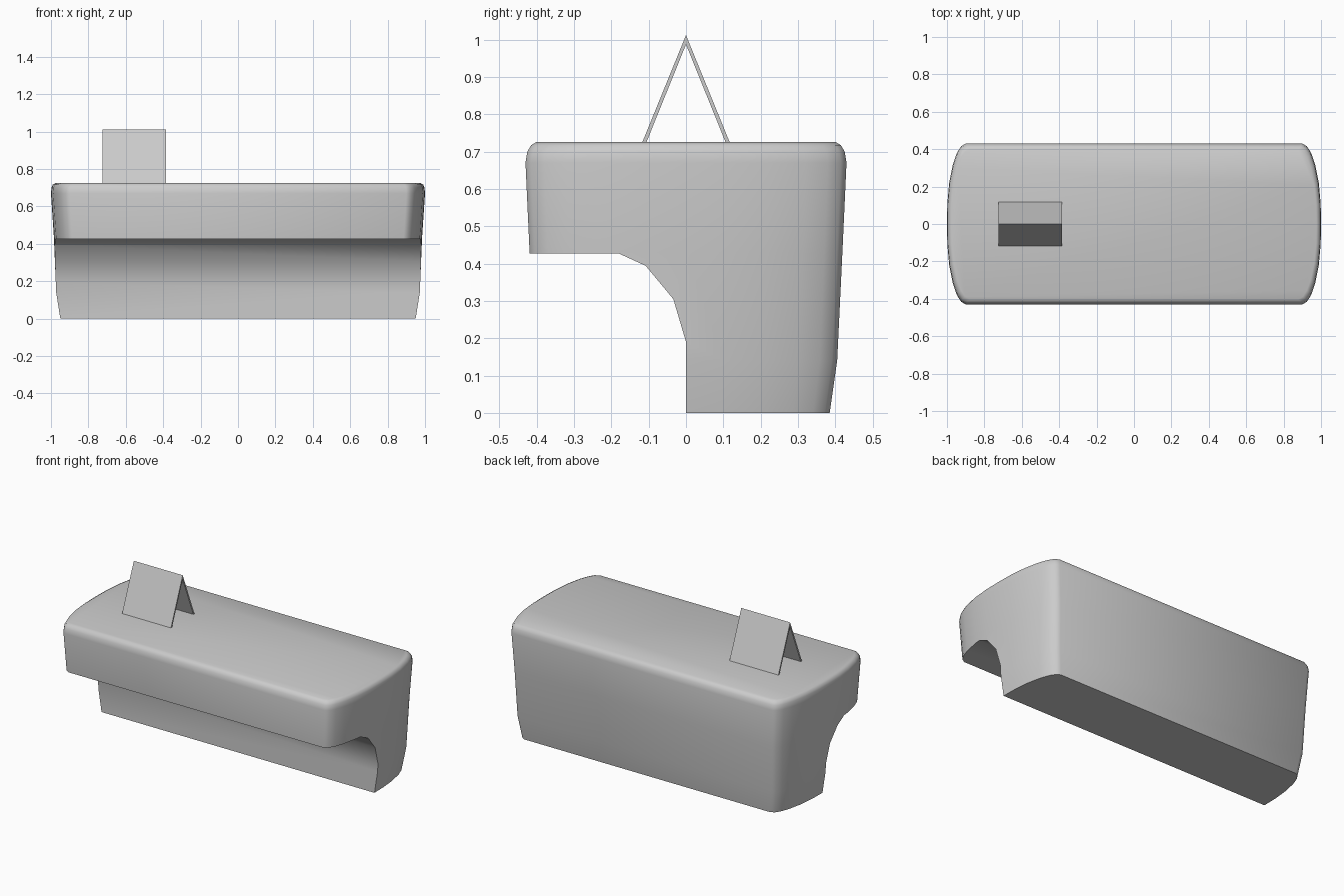
import bpy, bmesh, math

if "Cube" in bpy.data.objects:
    bpy.data.objects.remove(bpy.data.objects["Cube"])


def make_object(name, bm):
    bmesh.ops.recalc_face_normals(bm, faces=bm.faces)
    mesh = bpy.data.meshes.new(name)
    bm.to_mesh(mesh)
    bm.free()
    obj = bpy.data.objects.new(name, mesh)
    bpy.context.collection.objects.link(obj)
    return obj


def extrude_x(name, profile, x0, x1):
    """Closed (y, z) profile swept along x."""
    bm = bmesh.new()
    face = bm.faces.new([bm.verts.new((x0, y, z)) for y, z in profile])
    new = bmesh.ops.extrude_face_region(bm, geom=[face])["geom"]
    bmesh.ops.translate(bm, vec=(x1 - x0, 0, 0),
                        verts=[v for v in new if isinstance(v, bmesh.types.BMVert)])
    return make_object(name, bm)


# Counter body: bowed-end plan outline lofted through tapering levels
quarter = [(1, 0), (.998, .11), (.988, .22), (.968, .32), (.947, .38),
           (.925, .415), (.90, .43)]
half = quarter + [(-x, y) for x, y in reversed(quarter)]
plan = half + [(x, -y) for x, y in reversed(half[1:-1])]
levels = [(0, .95, .385), (.14, .972, .405), (.43, .984, .419), (.67, 1, .43),
          (.70, .997, .425), (.717, .99, .415), (.725, .975, .402)]
bm = bmesh.new()
rings = [[bm.verts.new((x * sx, y * hy / .43, z)) for x, y in plan]
         for z, sx, hy in levels]
n = len(plan)
for a, b in zip(rings, rings[1:]):
    for i in range(n):
        j = (i + 1) % n
        bm.faces.new((a[i], a[j], b[j], b[i]))
bm.faces.new(rings[0][::-1])
bm.faces.new(rings[-1])
body = make_object("counter_body", bm)

# Concave knee space under the front overhang
cutter = extrude_x("knee_space_cutter",
                   [(0, -.1), (0, .19), (-.034, .305), (-.108, .394),
                    (-.18, .427), (-.6, .427), (-.6, -.1)], -1.2, 1.2)
cutter.hide_render = True
bpy.context.view_layer.objects.active = body
body.select_set(True)
cut = body.modifiers.new("knee_space", "BOOLEAN")
cut.operation = "DIFFERENCE"
cut.solver = "EXACT"
cut.object = cutter
bpy.ops.object.modifier_apply(modifier=cut.name)
bpy.data.objects.remove(cutter)
bpy.ops.object.shade_smooth_by_angle(angle=math.radians(42))

# Folded tent card standing on top
extrude_x("tent_card", [(-.117, .725), (0, 1.012), (.117, .725),
                        (.106, .725), (0, .987), (-.106, .725)], -.725, -.385)
